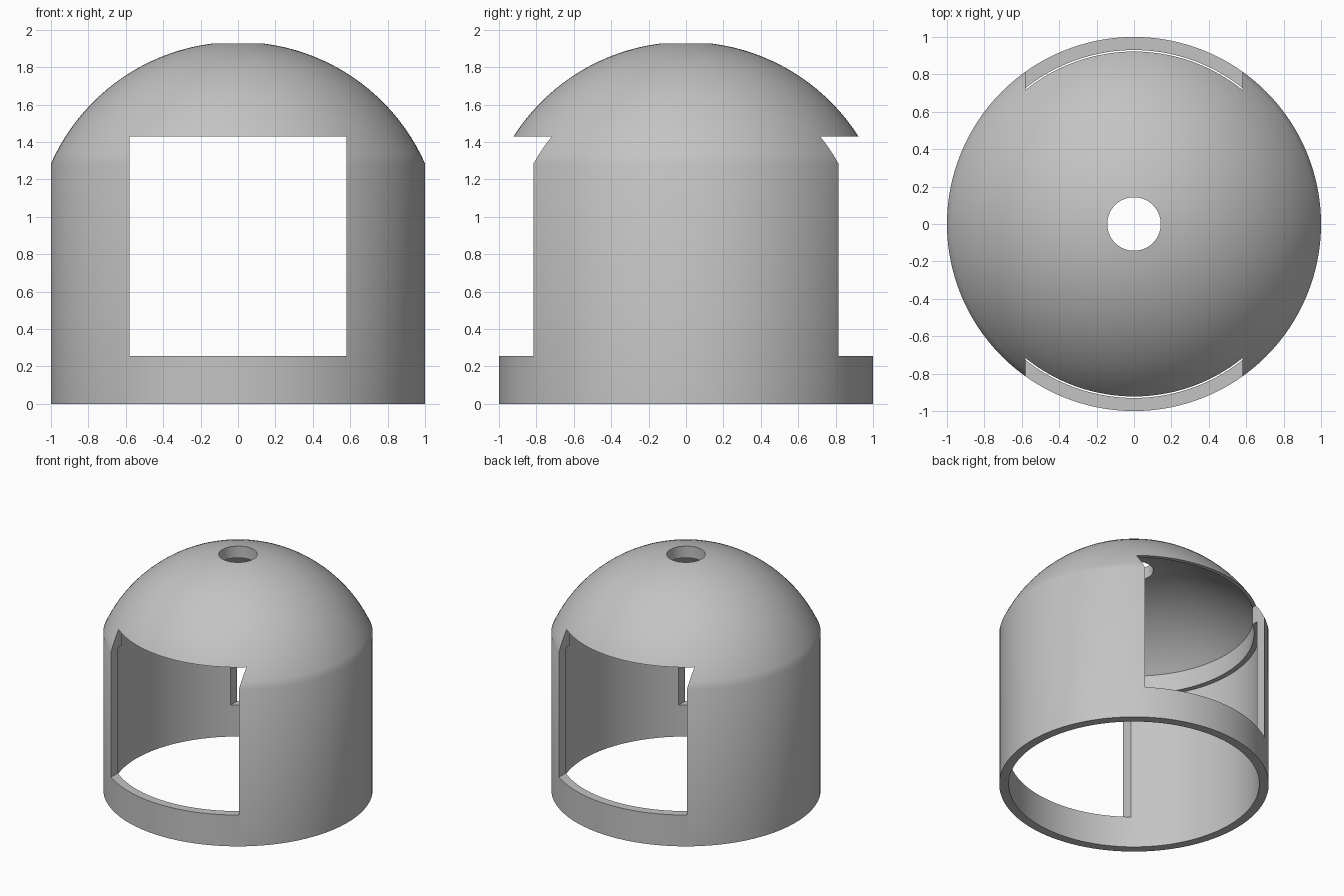
import bpy, bmesh
from math import sqrt, tau
from mathutils import Vector

cube = bpy.data.objects.get("Cube")
if cube:
    bpy.data.objects.remove(cube, do_unlink=True)

HOLE = 0.143      # radius of the top hole
SEGMENTS = 128


def dome_arc(r0, z0, radius, centre, steps):
    """Points on a spherical dome running from its rim up to the top hole."""
    z1 = centre + sqrt(radius ** 2 - HOLE ** 2)
    pts = [(r0, z0)]
    for i in range(1, steps):
        # even spacing in angle around the dome centre
        d = Vector((r0, z0 - centre)).slerp(Vector((HOLE, z1 - centre)), i / steps)
        d = d.normalized() * radius
        pts.append((d.x, centre + d.y))
    return pts + [(HOLE, z1)]


def link(name, bm):
    mesh = bpy.data.meshes.new(name)
    bm.to_mesh(mesh)
    bm.free()
    obj = bpy.data.objects.new(name, mesh)
    bpy.context.collection.objects.link(obj)
    return obj


grey = bpy.data.materials.new("plain grey")
grey.use_nodes = True
colour = (0.55, 0.55, 0.55, 1)
grey.diffuse_color = colour
grey.node_tree.nodes["Principled BSDF"].inputs["Base Color"].default_value = colour

# Closed wall section: outer wall and dome, then inner dome, collar and ledge
outer = [(1, 0)] + dome_arc(1, 1.285, 1.094, 0.841, 20)
inner = [(0.93, 0), (0.93, 1.285), (0.89, 1.285)] + dome_arc(0.89, 1.44, 1.193, 0.645, 20)
profile = outer + inner[::-1]

# Revolve the section into the shell
bm = bmesh.new()
verts = [bm.verts.new((r, 0, z)) for r, z in profile]
edges = [bm.edges.new((a, b)) for a, b in zip(verts, verts[1:] + verts[:1])]
bmesh.ops.spin(bm, geom=verts + edges, cent=(0, 0, 0), axis=(0, 0, 1),
               angle=tau, steps=SEGMENTS, use_merge=True)
bmesh.ops.remove_doubles(bm, verts=bm.verts, dist=0.0001)
bmesh.ops.recalc_face_normals(bm, faces=bm.faces)
shell = link("domed_shell", bm)
shell.data.materials.append(grey)

# One block cuts the matching front and back openings
bm = bmesh.new()
bmesh.ops.create_cube(bm, size=1)
bmesh.ops.scale(bm, vec=(1.158, 3, 1.173), verts=bm.verts)
bmesh.ops.translate(bm, vec=(0, 0, 0.843), verts=bm.verts)
cutter = link("window_cutter", bm)
cutter.hide_render = True
cutter.data.materials.append(grey)

cut = shell.modifiers.new("windows", "BOOLEAN")
cut.operation = "DIFFERENCE"
cut.solver = "EXACT"
cut.object = cutter

bpy.ops.object.select_all(action="DESELECT")
shell.select_set(True)
bpy.context.view_layer.objects.active = shell
bpy.ops.object.modifier_apply(modifier=cut.name)
bpy.data.objects.remove(cutter, do_unlink=True)

# Smooth curved walls, crisp rims and openings
bpy.ops.object.shade_smooth_by_angle(angle=0.52)
